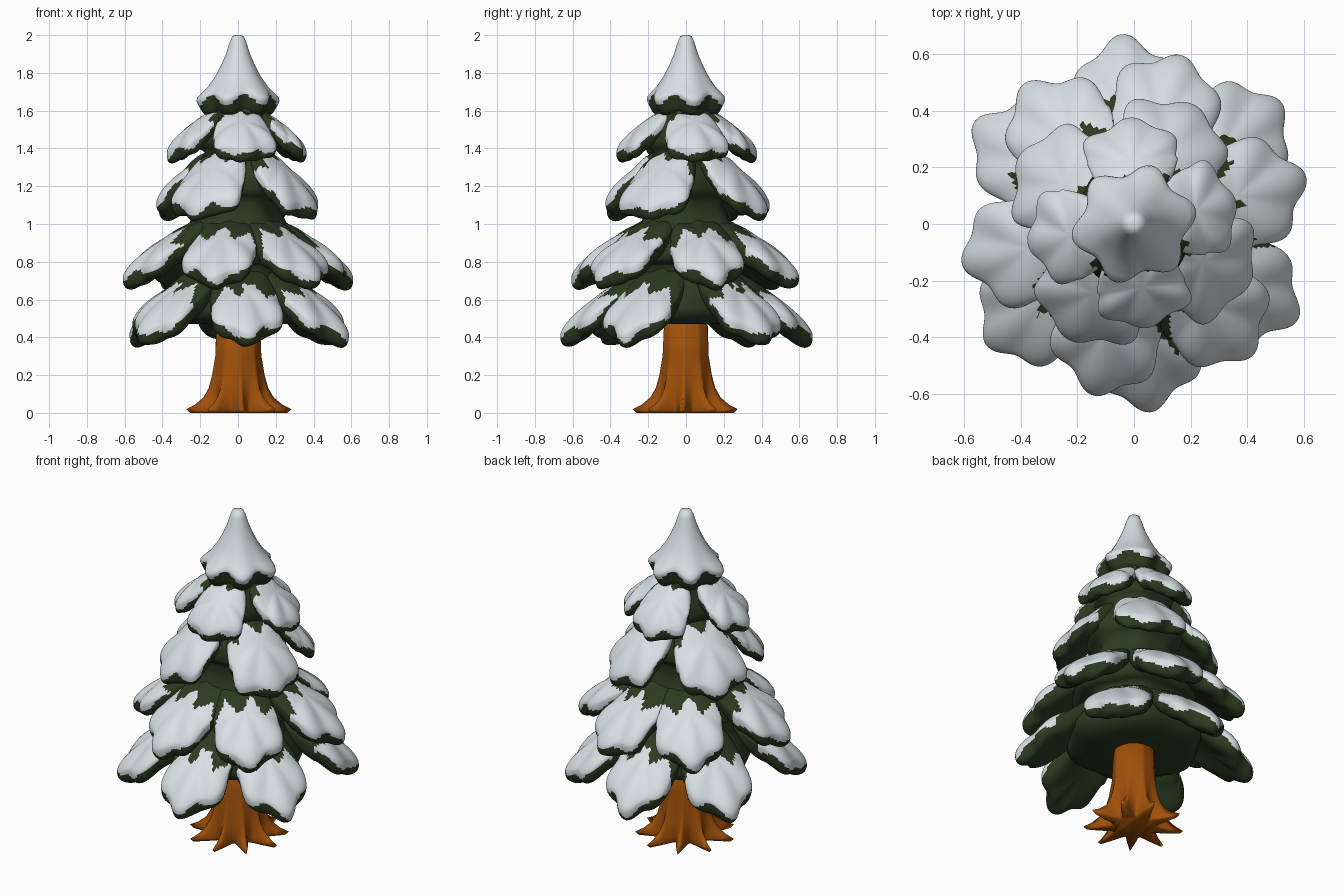
import bpy, bmesh, math, random
from math import sin, cos, pi, radians, hypot

if "Cube" in bpy.data.objects:
    bpy.data.objects.remove(bpy.data.objects["Cube"])

random.seed(4)


def material(name, rgb):
    m = bpy.data.materials.new(name)
    m.diffuse_color = (*rgb, 1)
    m.use_nodes = True
    m.node_tree.nodes["Principled BSDF"].inputs["Base Color"].default_value = m.diffuse_color
    return m


SNOW = material("snow_white", (0.68, 0.74, 0.77))
GREEN = material("needle_green", (0.024, 0.043, 0.015))
BARK = material("bark_orange", (0.35, 0.08, 0.003))


def power(v, e):
    return math.copysign(abs(v) ** e, v)


def skin(name, rings, mats, rule=None):
    """Bridge closed rings of points, cap both ends; rule(ring, seg, centre) gives the material index."""
    bm = bmesh.new()
    vs = [[bm.verts.new(p) for p in ring] for ring in rings]
    n = len(vs[0])
    for i in range(len(vs) - 1):
        for j in range(n):
            k = (j + 1) % n
            f = bm.faces.new((vs[i][j], vs[i + 1][j], vs[i + 1][k], vs[i][k]))
            if rule:
                f.material_index = rule(i, j, f.calc_center_median())
    bm.faces.new(vs[0])
    last = bm.faces.new(vs[-1][::-1])
    last.material_index = len(mats) - 1
    bmesh.ops.recalc_face_normals(bm, faces=bm.faces)
    for f in bm.faces:
        f.smooth = True
    me = bpy.data.meshes.new(name)
    bm.to_mesh(me)
    bm.free()
    for m in mats:
        me.materials.append(m)
    ob = bpy.data.objects.new(name, me)
    bpy.context.collection.objects.link(ob)
    return ob


def circle(n):
    return [2 * pi * j / n for j in range(n)]


# Trunk with flared star-shaped roots
rings = []
for z, r, amp in [(0.0, 0.19, 0.40), (0.015, 0.205, 0.40), (0.04, 0.183, 0.30), (0.08, 0.163, 0.17),
                  (0.13, 0.148, 0.09), (0.2, 0.135, 0.05), (0.3, 0.122, 0.02), (0.62, 0.11, 0.0)]:
    ring = []
    for a in circle(72):
        w = 1 - 2 * abs(sin(4.5 * a + 0.4)) ** 0.8
        q = r * (1 + amp * w)
        ring.append((q * cos(a), q * sin(a), z if z < 0.01 else z + 0.012 * amp * w))
    rings.append(ring)
skin("trunk", rings, [BARK])

# Green core with a skirt under each tier
core = [(0.05, 0.48), (0.28, 0.47), (0.36, 0.51), (0.38, 0.56), (0.31, 0.68), (0.25, 0.78), (0.3, 0.79),
        (0.36, 0.82), (0.31, 0.90), (0.25, 1.0), (0.2, 1.11), (0.24, 1.15), (0.28, 1.19), (0.23, 1.28),
        (0.17, 1.38), (0.2, 1.4), (0.22, 1.44), (0.18, 1.52), (0.15, 1.58), (0.15, 1.66), (0.03, 1.75)]
skin("foliage_core", [[(r * (1 + 0.04 * cos(6 * a)) * cos(a), r * (1 + 0.04 * cos(6 * a)) * sin(a), z)
                       for a in circle(48)] for r, z in core], [GREEN])


def branch(name, ang, R, zt, slope, half_w, snow_in, thick, depth):
    """Drooping pad following the tier's cone, snow above and a deep band of needles below."""
    n, m = 96, 30
    c, out, inn = 0.62 * R, 0.38 * R, 0.5 * R
    ca, sa = cos(ang), sin(ang)
    ph = random.uniform(0, 6)
    skew = random.uniform(-0.12, 0.12)

    def outline(f, rho):
        w = cos(6 * f + skew * 4)
        q = rho * (1 + 0.08 * w * (1 if cos(f) > 0 else 0.6) + 0.02 * sin(4 * f + ph))
        x = c + q * power(cos(f), 0.95) * (out if cos(f) > 0 else inn)
        taper = 1 - 0.45 * max(0, (c - x) / inn)
        y = q * power(sin(f), 0.95) * half_w * taper + skew * 0.2 * (x - c)
        return x, y, zt + slope * R * (1 - (hypot(x, y) / R) ** 1.4), w

    rings = []
    for i in range(m + 1):
        th = 0.03 + (pi - 0.06) * i / m
        under = th > pi / 2
        rho = power(sin(th), 0.45 if under else 0.75)
        h = power(cos(th), 0.8) * (depth if under else thick)
        ring = []
        for f in circle(n):
            x, y, z, w = outline(f, rho)
            if under:  # hang the needle band straight down from the rim
                k = 0.85 * rho ** 2
                z += (outline(f, 1)[2] - z) * k
            # gentle ridges that lead out to the rim lobes, ragged needles below
            z += h + 0.014 * w * rho ** 2 * (1 - rho ** 6)
            z -= 0.010 * under * sin(9 * f + ph) * rho ** 3 * -cos(th)
            ring.append((x * ca - y * sa, x * sa + y * ca, z))
        rings.append(ring)

    def rule(i, j, p):
        f = 2 * pi * (j + 0.5) / n
        edge = 1.68 + 0.13 * sin(5 * f + ph) + 0.05 * sin(11 * f)
        side = -p.x * sa + p.y * ca
        tri = abs((side / 0.14 + ph) % 1 - 0.5) * 0.2
        return 1 if pi * (i + 0.5) / m > edge or p.x * ca + p.y * sa < snow_in + tri - 0.05 else 0

    skin(name, rings, [SNOW, GREEN], rule)


# Tiers: name, reach, rim height, slope, half width, snow start, thickness above / below rim, angles
TIERS = [
    ("lowest", 0.655, 0.425, 0.60, 0.195, 0.42, 0.055, 0.10, (93, 147, 220, 275, 329, 40)),
    ("lower", 0.605, 0.725, 0.54, 0.195, 0.35, 0.055, 0.095, (15, 75, 128, 193, 257, 312)),
    ("middle", 0.455, 1.085, 0.75, 0.205, 0.20, 0.05, 0.09, (65, 150, 240, 331)),
    ("upper", 0.365, 1.385, 0.64, 0.170, 0.13, 0.045, 0.08, (12, 92, 190, 277)),
]
for tier, R, zt, s, w, inner, t, low, angles in TIERS:
    for k, a in enumerate(angles):
        branch(f"{tier}_branch_{k + 1}", radians(a), R * random.uniform(0.985, 1.01), zt, s, w, inner, t, low)

# Pointed snow cap with six drooping lobes and a green underside
prof = [(0.012, 2.0), (0.03, 1.995), (0.045, 1.96), (0.062, 1.905), (0.085, 1.85), (0.115, 1.79),
        (0.15, 1.735), (0.178, 1.705), (0.194, 1.685), (0.197, 1.67), (0.193, 1.657), (0.187, 1.643),
        (0.18, 1.625), (0.172, 1.605), (0.155, 1.585), (0.02, 1.57)]
rings = []
for r, z in prof:
    k = min(1, r / 0.19) ** 2
    ring = []
    for a in circle(96):
        w = cos(6 * (a - 0.22)) * 0.9 + 0.25 * sin(2 * a + 1)
        q = r * (1 + 0.12 * k * w)
        ring.append((q * cos(a), q * sin(a), z - 0.016 * k * w))
    rings.append(ring)


def cap_rule(i, j, p):
    a = 2 * pi * (j + 0.5) / 96
    return 1 if i > 9.6 + 1.2 * sin(6 * a + 0.5) else 0


skin("snow_cap", rings, [SNOW, GREEN], cap_rule)
